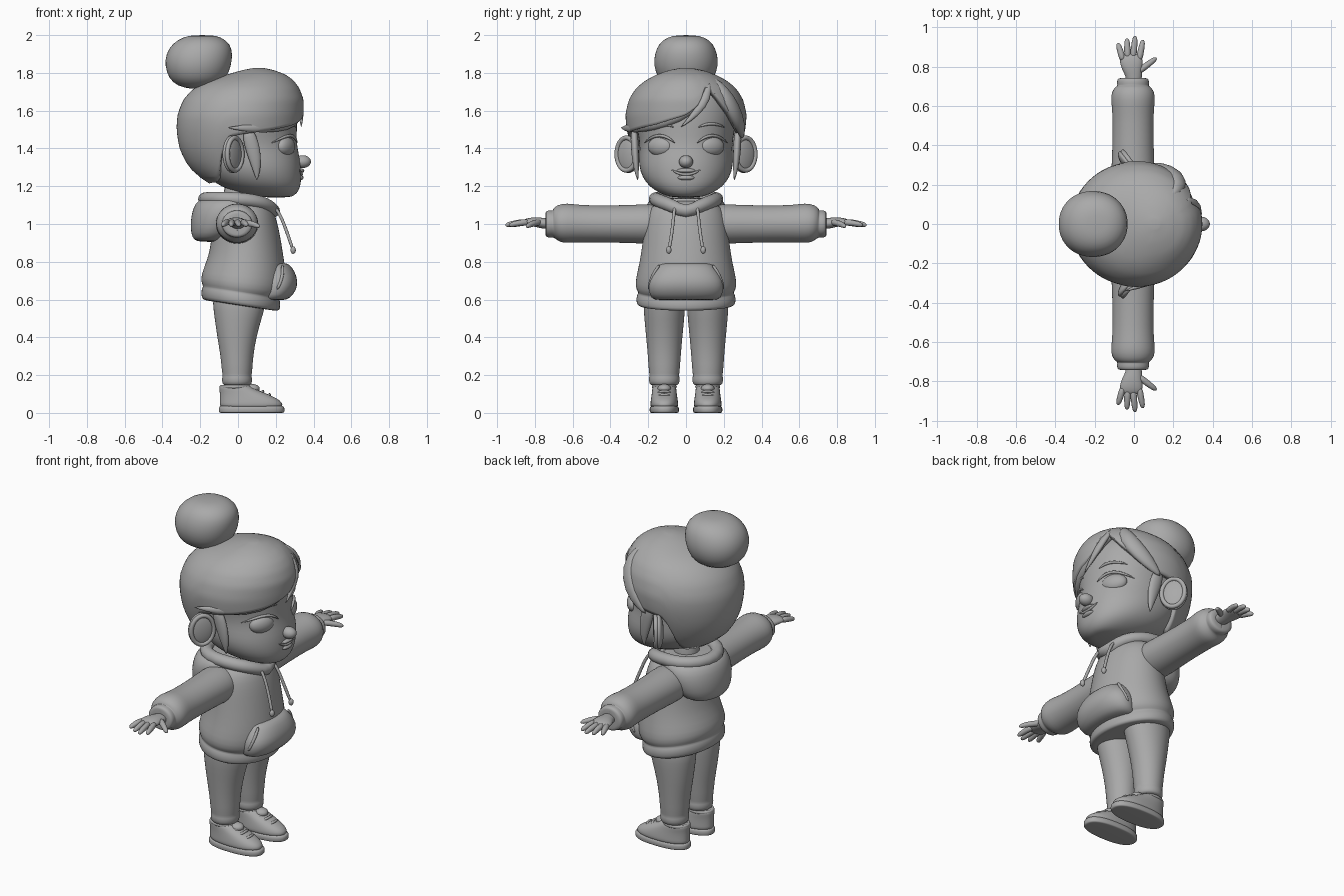
import bpy, bmesh, math
from mathutils import Vector

grey = bpy.data.materials.new("clay_grey")
grey.diffuse_color = (0.4, 0.4, 0.4, 1)


def finish(name, bm, sub=1):
    bmesh.ops.recalc_face_normals(bm, faces=bm.faces[:])
    for f in bm.faces:
        f.smooth = True
    me = bpy.data.meshes.new(name)
    bm.to_mesh(me)
    bm.free()
    me.materials.append(grey)
    ob = bpy.data.objects.new(name, me)
    bpy.context.collection.objects.link(ob)
    if sub:
        ob.modifiers.new("subdivide", 'SUBSURF').levels = sub
        ob.modifiers["subdivide"].render_levels = sub
    return ob


def skin(name, rings, closed=False, sub=1):
    """Joins rings of points into a surface."""
    bm = bmesh.new()
    vs = [[bm.verts.new(p) for p in r] for r in rings]
    n = len(vs[0])
    pairs = list(zip(vs, vs[1:])) + ([(vs[-1], vs[0])] if closed else [])
    for a, b in pairs:
        for i in range(n):
            j = (i + 1) % n
            bm.faces.new((a[i], a[j], b[j], b[i]))
    if not closed:
        bm.faces.new(vs[0])
        bm.faces.new(vs[-1])
    return finish(name, bm, sub)


def power(c, e):
    return math.copysign(abs(c) ** (2 / e), c)


def loft(name, rows, cy=0, e=2.0, n=32, slope=lambda z: 0):
    """Stacks rows of (z, back x, front x, half width)."""
    rings = []
    for z, xb, xf, w in rows:
        ring = []
        for i in range(n):
            a = math.tau * i / n
            x = (xb + xf) / 2 + (xf - xb) / 2 * power(math.cos(a), e)
            ring.append((x, cy + w * power(math.sin(a), e), z + slope(z) * x))
        rings.append(ring)
    return skin(name, rings)


def sweep(name, pts, radii, ref=(0, 0, 1), closed=False, n=12):
    """Tube with a changing (wide, thick) radius; thickness lies along ref, or out of the head."""
    pts = [Vector(p) for p in pts]
    m, rings = len(pts), []
    for k, p in enumerate(pts):
        nxt = pts[(k + 1) % m] if closed else pts[min(k + 1, m - 1)]
        t = (nxt - pts[k - 1 if closed else max(k - 1, 0)]).normalized()
        r = Vector(ref) if ref != 'out' else p - Vector((0, 0, 1.45))
        u = r.cross(t).normalized()
        v = t.cross(u)
        rad = radii[k] if isinstance(radii, list) else radii
        ru, rv = rad if isinstance(rad, tuple) else (rad, rad)
        rings.append([p + u * ru * math.cos(math.tau * i / n) + v * rv * math.sin(math.tau * i / n)
                      for i in range(n)])
    return skin(name, rings, closed)


def ball(name, loc, radii, turn=0):
    bm = bmesh.new()
    bmesh.ops.create_uvsphere(bm, u_segments=32, v_segments=20, radius=1)
    ob = finish(name, bm, 0)
    ob.location, ob.scale, ob.rotation_euler[2] = loc, radii, turn
    return ob


def lerp(table, z):
    if z <= table[0][0]:
        return table[0][1:]
    for a, b in zip(table, table[1:]):
        if z <= b[0]:
            k = (z - a[0]) / (b[0] - a[0])
            return tuple(p + (q - p) * k for p, q in zip(a[1:], b[1:]))
    return table[-1][1:]


# Head and neck
FACE = [(1.14, .14, .27, .06), (1.15, .06, .30, .11), (1.18, -.05, .325, .17), (1.22, -.13, .335, .215),
        (1.28, -.19, .335, .245), (1.34, -.23, .33, .25), (1.40, -.25, .315, .245), (1.46, -.26, .31, .25),
        (1.55, -.26, .315, .27), (1.65, -.23, .305, .26), (1.72, -.18, .27, .21), (1.77, -.04, .2, .12)]
loft("head", FACE, e=2.15, n=40)
loft("neck", [(1.0, -.08, .07, .08), (1.1, -.075, .065, .07), (1.25, -.08, .07, .075)])


def on_face(y, z, lift=0.0):
    xb, xf, w = lerp(FACE, z)
    k = max(0, 1 - abs(y / w) ** 2.15) ** (1 / 2.15)
    return ((xb + xf) / 2 + (xf - xb) / 2 * k + lift, y, z)


ball("nose", (.342, 0, 1.33), (.044, .037, .034))
ball("lower_lip", on_face(0, 1.245, -.008), (.02, .045, .014))
ball("upper_lip", on_face(0, 1.282, -.008), (.024, .05, .013))
smile = [(i / 6 * .08, 1.262 + .028 * (i / 6) ** 2) for i in range(-6, 7)]
sweep("smile", [on_face(y, z, .002) for y, z in smile],
      [.001 + .007 * (1 - abs(i / 6) ** 4) for i in range(-6, 7)], (1, 0, 0), n=8)

for side, s in (("left", 1), ("right", -1)):
    # Closed eyelids, lashes and brows
    ball(side + "_eyelid", on_face(s * .135, 1.41, -.022), (.04, .073, .052), s * .5)
    arc = [i / 5 for i in range(-5, 6)]
    sweep(side + "_lash", [on_face(s * (.14 + .082 * t), 1.468 - .04 * t * t, .008) for t in arc],
          [.002 + .007 * (1 - abs(t) ** 3) for t in arc], (1, 0, 0), n=8)
    sweep(side + "_brow", [on_face(s * (.135 + .07 * t), 1.53 - .018 * t * t, .001) for t in arc],
          [.002 + .007 * (1 - abs(t) ** 3) for t in arc], (1, 0, 0), n=8)
    # Ears with a raised rim
    c, out, nrm = Vector((-.03, s * .305, 1.37)), Vector((-.6, s * .8, 0)), Vector((.8, s * .6, 0))
    ball(side + "_ear", c, (.028, .078, .1), s * .644)
    rim = [c + nrm * .016 + out * .066 * math.cos(a) + Vector((0, 0, .088 * math.sin(a)))
           for a in [math.tau * i / 20 for i in range(20)]]
    sweep(side + "_ear_rim", rim, .014, nrm, True, 8)
    # Pointed sideburn lock
    sweep(side + "_sideburn", [(.05, s * .275, 1.50), (.07, s * .272, 1.43), (.09, s * .268, 1.35),
                               (.1, s * .262, 1.28), (.1, s * .255, 1.23)],
          [(.03, .02), (.042, .022), (.035, .02), (.02, .013), (.002, .002)], (0, s, 0))

# Hair cap: outline by height, lower edge by angle around the head
HAIR = [(1.20, -.13, .10, .17), (1.25, -.21, .20, .22), (1.30, -.265, .26, .25), (1.40, -.312, .31, .29),
        (1.50, -.327, .34, .315), (1.58, -.322, .348, .322), (1.66, -.29, .348, .303), (1.72, -.235, .325, .265),
        (1.76, -.17, .295, .215), (1.79, -.06, .255, .16), (1.815, .02, .19, .09), (1.827, .09, .13, .02)]
HEM = [(-180, 1.2), (-125, 1.21), (-113, 1.26), (-102, 1.45), (-85, 1.47), (-60, 1.49), (-30, 1.52), (0, 1.57),
       (12, 1.62), (19, 1.69), (24, 1.74), (30, 1.71), (40, 1.62), (55, 1.53), (70, 1.47), (102, 1.45),
       (113, 1.26), (125, 1.21), (180, 1.2)]
bm = bmesh.new()
grid = []
for k in range(25):
    row = []
    for i in range(90):
        deg = i * 4 - 180
        z = 1.827 + (lerp(HEM, deg)[0] - 1.827) * (k / 24) ** 1.7
        xb, xf, w = lerp(HAIR, z)
        a = math.radians(deg)
        row.append(bm.verts.new(((xb + xf) / 2 + (xf - xb) / 2 * math.cos(a), w * math.sin(a), z)))
    grid.append(row)
for a, b in zip(grid, grid[1:]):
    for i in range(90):
        bm.faces.new((a[i], b[i], b[(i + 1) % 90], a[(i + 1) % 90]))
bm.faces.new(grid[0])
hair = finish("hair_cap", bm, 0)
mod = hair.modifiers.new("soften", 'SMOOTH')
mod.factor, mod.iterations = .5, 4
mod = hair.modifiers.new("thickness", 'SOLIDIFY')
mod.thickness, mod.offset = .035, -1

# Swept fringe, centre wisp and the lock on the other side of the parting
sweep("fringe", [(.2, .13, 1.775), (.29, .09, 1.70), (.318, .01, 1.615), (.29, -.11, 1.555), (.21, -.225, 1.525),
                 (.07, -.305, 1.505), (-.06, -.345, 1.51)],
      [(.01, .008), (.045, .03), (.055, .034), (.05, .034), (.042, .03), (.025, .018), (.002, .002)], 'out')
sweep("fringe_wisp", [(.26, .125, 1.75), (.315, .11, 1.67), (.335, .06, 1.59), (.335, -.03, 1.51)],
      [(.01, .008), (.028, .02), (.022, .016), (.002, .002)], 'out')
sweep("side_lock", [(.19, .14, 1.775), (.235, .19, 1.705), (.215, .25, 1.61), (.14, .288, 1.52), (.06, .3, 1.45)],
      [(.012, .01), (.045, .035), (.055, .035), (.045, .03), (.008, .008)], 'out')
loft("hair_bun", [(1.715, -.25, -.18, .04), (1.73, -.32, -.11, .1), (1.77, -.368, -.06, .15),
                  (1.84, -.388, -.035, .172), (1.9, -.382, -.028, .167), (1.955, -.35, -.04, .145),
                  (1.99, -.29, -.09, .1), (2.0, -.24, -.14, .04)], e=2.1)

# Hoodie body with a tilted hem band, pocket and hood
tilt = lambda z: -.15 * max(0, min(1, (.85 - z) / .2))
loft("hoodie", [(.57, -.15, .17, .22), (.57, -.185, .215, .255), (.585, -.195, .225, .264), (.625, -.195, .225, .264),
                (.64, -.185, .215, .25), (.65, -.19, .235, .262), (.69, -.2, .255, .272), (.76, -.18, .255, .255),
                (.85, -.15, .238, .237), (.95, -.14, .222, .225), (1.03, -.125, .203, .215), (1.09, -.11, .18, .19),
                (1.13, -.08, .13, .13)], slope=tilt)
loft("front_pocket", [(.595, .1, .24, .15), (.605, .1, .275, .185), (.65, .1, .31, .2), (.70, .1, .318, .198),
                      (.75, .1, .3, .17), (.785, .1, .275, .145), (.795, .1, .25, .125)], e=2.3)
loft("hood", [(.905, -.2, -.08, .08), (.915, -.235, -.05, .14), (.95, -.25, 0, .185), (1.02, -.252, .06, .212),
              (1.08, -.24, .1, .218), (1.13, -.215, .12, .2), (1.14, -.15, .1, .14)])
half = [(.165, .07, 1.095), (.12, .125, 1.115), (.04, .16, 1.13), (-.07, .165, 1.135), (-.155, .1, 1.135)]
collar = [(.195, 0, 1.055)] + half + [(-.185, 0, 1.13)] + [(x, -y, z) for x, y, z in reversed(half)]
sweep("hood_collar", collar, (.04, .037), closed=True)

for side, s in (("left", 1), ("right", -1)):
    # Drawstring and its end knot
    sweep(side + "_drawstring", [(.17, s * .055, 1.11), (.215, s * .063, 1.07), (.247, s * .07, .99),
                                 (.272, s * .08, .92), (.292, s * .09, .86)], .0095, (1, 0, 0), n=8)
    ball(side + "_drawstring_knot", (.292, s * .091, .862), (.014, .014, .02))
    # Pocket opening seam
    sweep(side + "_pocket_seam", [(.205, s * .198, .65), (.23, s * .19, .70), (.238, s * .165, .75),
                                  (.235, s * .14, .785)], .009, (1, 0, 0), n=8)
    # Sleeve with a puffed end and cuff: y, height, wide radius, tall radius
    arm = [(.08, 1.0, .1, .09), (.18, 1.0, .118, .108), (.27, 1.0, .11, .102), (.45, 1.0, .104, .098),
           (.58, 1.002, .106, .1), (.63, 1.005, .113, .107), (.675, 1.003, .11, .1), (.698, 1.0, .088, .08),
           (.703, 1.0, .079, .071), (.715, 1.0, .083, .074), (.738, 1.0, .08, .071), (.745, 1.0, .07, .06),
           (.742, 1.0, .045, .04)]
    sweep(side + "_sleeve", [(-.005, s * y, z) for y, z, _, _ in arm], [(a[2], a[3]) for a in arm], n=24)
    # Hand
    palm = [(.70, 0, 1.0, .04, .03), (.755, 0, 1.003, .041, .029), (.79, -.008, 1.01, .053, .027),
            (.83, -.015, 1.012, .06, .022), (.855, -.016, 1.008, .056, .017), (.868, -.016, 1.005, .04, .008)]
    sweep(side + "_palm", [(x, s * y, z) for y, x, z, _, _ in palm], [(p[3], p[4]) for p in palm], n=16)
    digits = {"little_finger": (-.055, .83, -.082, .92), "ring_finger": (-.032, .84, -.036, .945),
              "middle_finger": (-.005, .84, .006, .957), "index_finger": (.025, .83, .046, .937),
              "thumb": (.015, .77, .115, .845)}
    for d, (x0, y0, x1, y1) in digits.items():
        end = .992 if d != "thumb" else .985
        ks = (0, .35, .75, .93, 1)
        sweep(f"{side}_{d}", [(x0 + (x1 - x0) * k, s * (y0 + (y1 - y0) * k), 1.01 + (end - 1.01) * k * k) for k in ks],
              [.017, .018, .0155, .012, .004], n=10)
    # Trouser leg with a cuff
    for z0 in (0,):
        loft(side + "_leg", [(.145, -.07, .06, .065), (.15, -.083, .073, .079), (.185, -.086, .076, .083),
                             (.195, -.08, .07, .077), (.22, -.086, .076, .082), (.3, -.092, .08, .087),
                             (.4, -.11, .097, .096), (.5, -.124, .125, .106), (.58, -.135, .15, .112),
                             (.66, -.13, .15, .1)], cy=s * .115)
    # Shoe: sole, upper, ankle collar, tongue and laces
    loft(side + "_sole", [(0, -.09, .23, .066), (0, -.1, .243, .075), (.008, -.102, .247, .078),
                          (.03, -.102, .247, .078), (.038, -.095, .238, .07), (.038, -.06, .2, .04)],
         cy=s * .115, e=2.4)
    loft(side + "_shoe", [(.02, -.097, .238, .072), (.045, -.097, .238, .074), (.065, -.097, .225, .072),
                          (.085, -.097, .19, .069), (.105, -.097, .145, .066), (.125, -.098, .095, .064),
                          (.143, -.098, .07, .062), (.146, -.08, .05, .045)], cy=s * .115, e=2.3)
    sweep(side + "_shoe_collar", [(-.015 + .075 * math.cos(a), s * .115 + .058 * math.sin(a), .138)
                                  for a in [math.tau * i / 16 for i in range(16)]], .011, closed=True, n=8)
    ball(side + "_tongue", (.075, s * .115, .128), (.04, .036, .025))
    for k, (x, z) in enumerate(((.095, .124), (.13, .108), (.165, .09))):
        sweep(f"{side}_lace_{k + 1}", [(x - .03, s * .115 - .05, z - .016), (x, s * .115 - .025, z + .004),
                                       (x + .004, s * .115, z + .009), (x, s * .115 + .025, z + .004),
                                       (x - .03, s * .115 + .05, z - .016)], .008, n=8)
